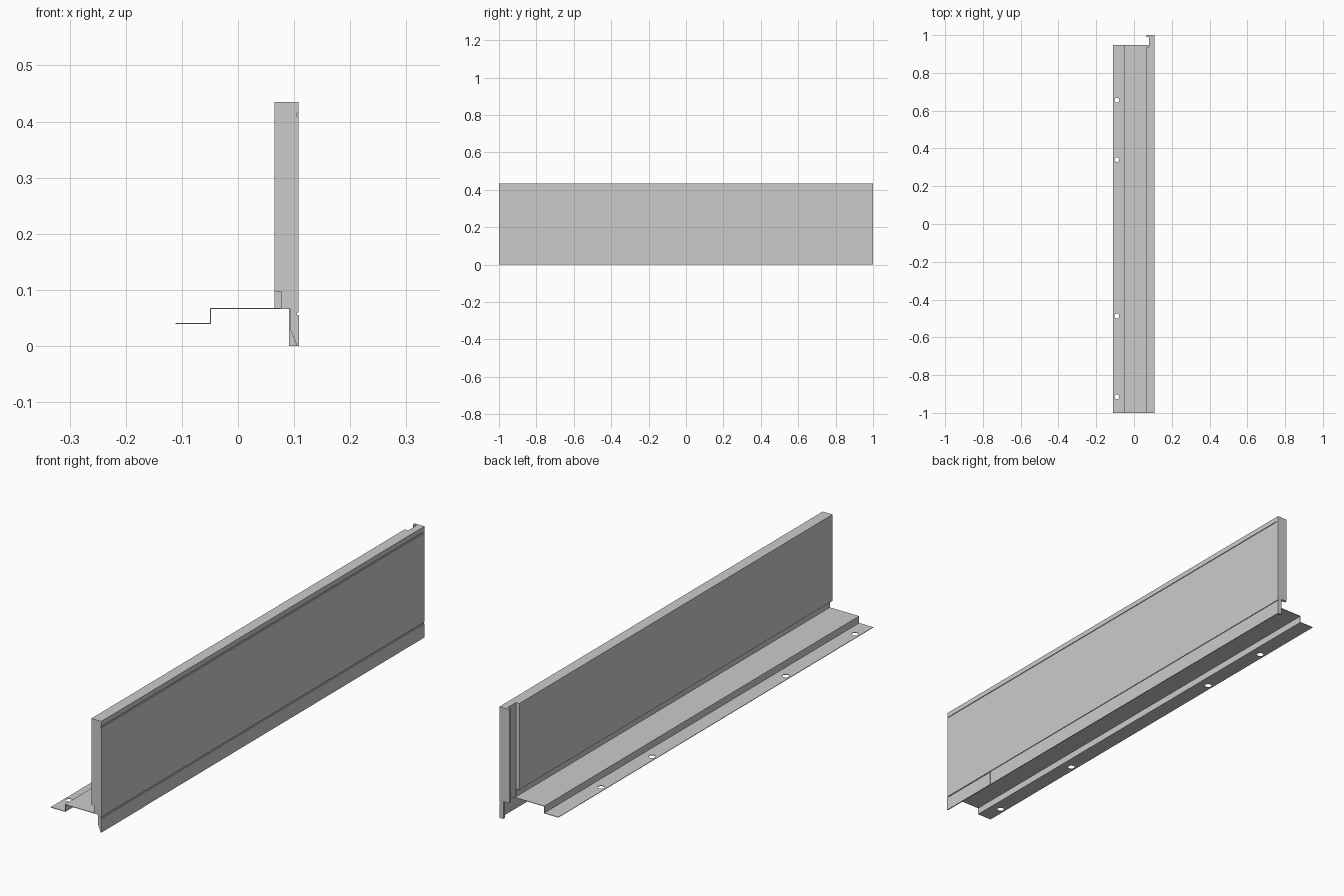
import bpy, bmesh

if "Cube" in bpy.data.objects:
    bpy.data.objects.remove(bpy.data.objects["Cube"])


def extrude_profile(name, pts, y0, y1):
    """Closed (x, z) outline swept along y."""
    bm = bmesh.new()
    face = bm.faces.new([bm.verts.new((x, y0, z)) for x, z in pts])
    res = bmesh.ops.extrude_face_region(bm, geom=[face])
    moved = [v for v in res["geom"] if isinstance(v, bmesh.types.BMVert)]
    bmesh.ops.translate(bm, verts=moved, vec=(0, y1 - y0, 0))
    bmesh.ops.recalc_face_normals(bm, faces=bm.faces)
    mesh = bpy.data.meshes.new(name)
    bm.to_mesh(mesh)
    bm.free()
    obj = bpy.data.objects.new(name, mesh)
    bpy.context.collection.objects.link(obj)
    return obj


FRONT, BACK, STEP, TOP, DECK = 0.108, 0.065, 0.08, 0.435, 0.068
T = 0.002          # sheet thickness


def groove(z):
    """Shallow square groove in the outer face."""
    return [(FRONT, z - 0.003), (FRONT - 0.003, z - 0.003),
            (FRONT - 0.003, z + 0.003), (FRONT, z + 0.003)]


# Outer face with two long grooves and a tapered lower lip
extrude_profile("outer_panel",
                [(FRONT - 0.003, 0), (FRONT, 0)] + groove(0.057) + groove(0.412) +
                [(FRONT, TOP), (STEP, TOP), (STEP, DECK), (0.094, DECK), (0.094, 0.028)],
                -1, 1)

# Inner half of the panel, shorter, with a rebate along its foot
extrude_profile("inner_panel",
                [(BACK, TOP), (BACK, 0.097), (0.077, 0.097), (0.077, DECK),
                 (STEP, DECK), (STEP, TOP)], -1, 0.938)

# End flange, narrower below the deck
extrude_profile("end_flange",
                [(BACK, TOP), (BACK, DECK), (0.091, DECK), (0.091, 0),
                 (FRONT, 0), (FRONT, 0.054), (FRONT - 0.003, 0.054),
                 (FRONT - 0.003, 0.06), (FRONT, 0.06), (FRONT, TOP)], 0.99, 1)

# Thin cover plate on the lower lip near the front end
extrude_profile("lip_cover_plate",
                [(FRONT - 0.001, 0), (FRONT + 0.001, 0),
                 (FRONT + 0.001, 0.055), (FRONT - 0.001, 0.055)], -1, -0.74)

# Stepped mounting sheet
sheet = extrude_profile("mounting_sheet",
                        [(-0.111, 0.039), (-0.048, 0.039), (-0.048, DECK - T),
                         (0.094, DECK - T), (0.094, DECK), (-0.05, DECK),
                         (-0.05, 0.039 + T), (-0.111, 0.039 + T)], -1, 0.948)

# Bolt holes through the outer strip of the sheet
for y in (-0.915, -0.487, 0.34, 0.655):
    bpy.ops.mesh.primitive_cylinder_add(vertices=24, radius=0.013, depth=0.02,
                                        location=(-0.091, y, 0.04))
    cutter = bpy.context.object
    cutter.name = "hole_cutter"
    cutter.hide_render = True
    mod = sheet.modifiers.new("bolt_hole", "BOOLEAN")
    mod.operation, mod.solver, mod.object = "DIFFERENCE", "EXACT", cutter
    bpy.context.view_layer.objects.active = sheet
    bpy.ops.object.modifier_apply(modifier=mod.name)
    bpy.data.objects.remove(cutter)
